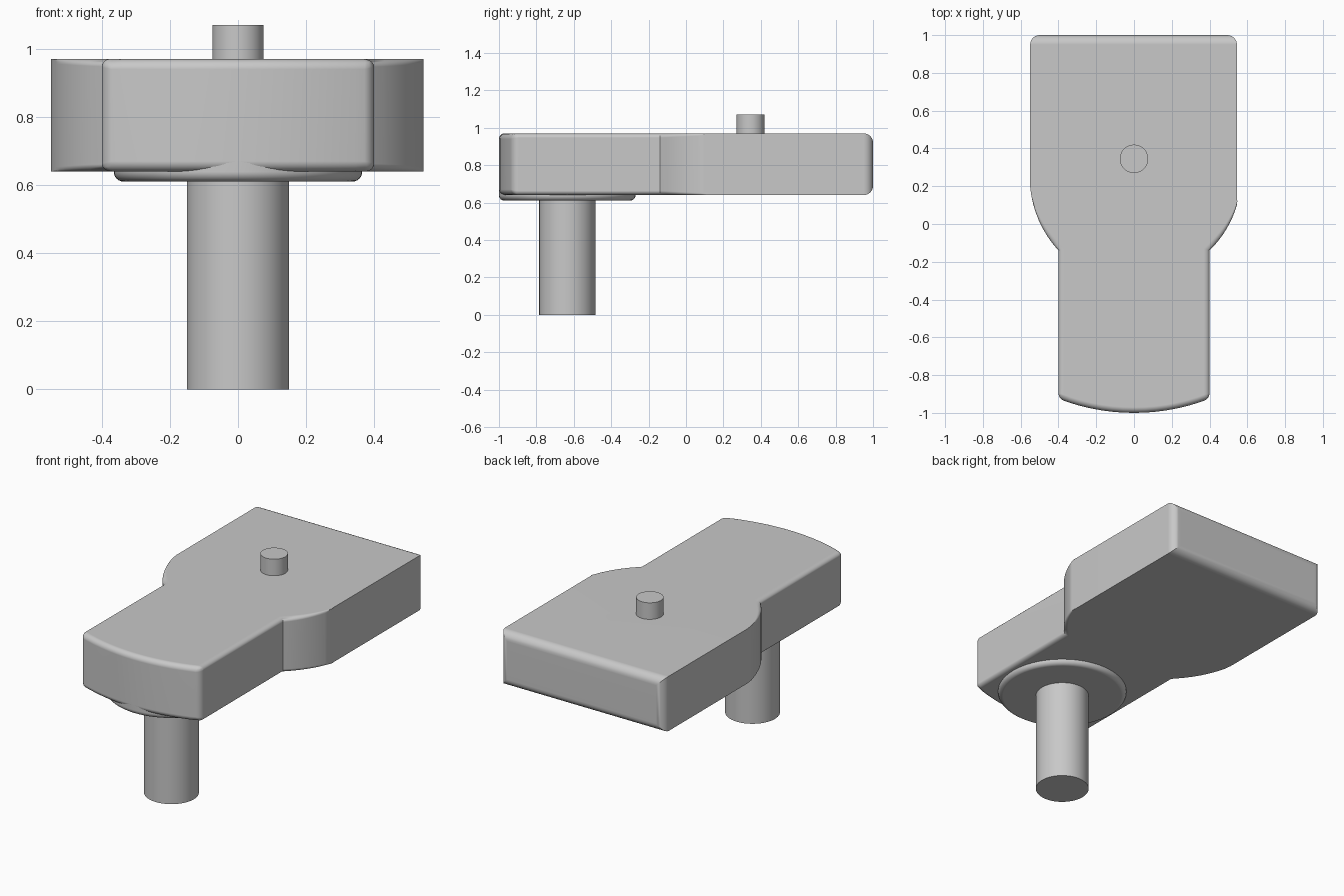
import bpy, bmesh, math
from mathutils import Vector, Matrix

if "Cube" in bpy.data.objects:
    bpy.data.objects.remove(bpy.data.objects["Cube"], do_unlink=True)

grey = bpy.data.materials.new("plain_grey")
grey.use_nodes = True
colour = (0.58, 0.58, 0.58, 1)
grey.diffuse_color = colour
grey.node_tree.nodes["Principled BSDF"].inputs["Base Color"].default_value = colour

BOTTOM, TOP = 0.64, 0.97
PIN_Y = -0.635
ROUND = 0.05      # rear edge radius
SMALL = 0.6       # front edge radius as a share of it


def add_object(name, bm):
    bmesh.ops.recalc_face_normals(bm, faces=bm.faces)
    mesh = bpy.data.meshes.new(name)
    bm.to_mesh(mesh)
    bm.free()
    obj = bpy.data.objects.new(name, mesh)
    bpy.context.collection.objects.link(obj)
    mesh.materials.append(grey)
    return obj


def activate(obj):
    bpy.ops.object.select_all(action="DESELECT")
    obj.select_set(True)
    bpy.context.view_layer.objects.active = obj


def smooth(obj):
    activate(obj)
    bpy.ops.object.shade_smooth_by_angle(angle=math.radians(28))
    mod = obj.modifiers.new("even_normals", "WEIGHTED_NORMAL")
    mod.keep_sharp = True


def cylinder(name, radius, low, high, y, bevel=0):
    bm = bmesh.new()
    place = Matrix.Translation((0, y, (low + high) / 2))
    bmesh.ops.create_cone(bm, cap_ends=True, segments=64, radius1=radius,
                          radius2=radius, depth=high - low, matrix=place)
    if bevel:
        rim = [e for e in bm.edges if all(v.co.z < low + 0.001 for v in e.verts)]
        bmesh.ops.bevel(bm, geom=rim, offset=bevel, segments=6,
                        profile=0.5, affect="EDGES")
    return add_object(name, bm)


def arc(a, b, sag, count):
    """Points from a to b, bulging to the right of the direction of travel."""
    a, b = Vector(a), Vector(b)
    half = (b - a).length / 2
    radius = (half * half + sag * sag) / (2 * sag)
    along = (b - a).normalized()
    out = Vector((along.y, -along.x))
    centre = (a + b) / 2 - out * (radius - sag)
    sweep = math.asin(half / radius)
    angles = [sweep * (2 * i / count - 1) for i in range(count + 1)]
    return [centre + out * radius * math.cos(t) + along * radius * math.sin(t)
            for t in angles]


# Body outline, counter-clockwise: front nose, right flare, rear block, left flare
nose = arc((-0.4, -0.925), (0.4, -0.925), 0.075, 14)
flare_a = arc((0.4, -0.14), (0.545, 0.1), 0.018, 8)
flare_b = arc((-0.55, 0.2), (-0.4, -0.14), 0.031, 8)
outline = nose + flare_a + [Vector((0.545, 1)), Vector((-0.55, 1))] + flare_b

bm = bmesh.new()
base = bm.faces.new([bm.verts.new((p.x, p.y, BOTTOM)) for p in outline])
extruded = bmesh.ops.extrude_face_region(bm, geom=[base], use_keep_orig=True)
for v in extruded["geom"]:
    if isinstance(v, bmesh.types.BMVert):
        v.co.z = TOP

# Rounding: full at the rear, small at the front, fading along the flares
weight = bm.edges.layers.float.new("bevel_weight_edge")
for e in bm.edges:
    a, b = (v.co for v in e.verts)
    mid = (a + b) / 2
    if abs(a.z - b.z) > 0.1:
        if mid.y > 0.9:
            e[weight] = 1
        elif abs(abs(mid.x) - 0.4) < 0.01 and mid.y < -0.9:
            e[weight] = SMALL
    elif mid.y > 0.99:
        e[weight] = 1
    elif mid.y < 0.2:
        fade = (0.12 - mid.y) / 0.26
        e[weight] = SMALL * max(0, min(1, fade))
body = add_object("body", bm)
bevel = body.modifiers.new("rounded_edges", "BEVEL")
bevel.width = ROUND
bevel.segments = 6
bevel.limit_method = "WEIGHT"
bevel.use_clamp_overlap = False

# Shallow blind hole in the top
cutter = cylinder("hole_cutter", 0.075, TOP - 0.04, TOP + 0.1, 0.345)
cutter.hide_render = True
hole = body.modifiers.new("hole", "BOOLEAN")
hole.operation = "DIFFERENCE"
hole.solver = "EXACT"
hole.object = cutter
activate(body)
for mod in (bevel.name, hole.name):
    bpy.ops.object.modifier_apply(modifier=mod)
bpy.data.objects.remove(cutter, do_unlink=True)
smooth(body)

# Round flange and pin below the front
smooth(cylinder("flange", 0.365, 0.61, 0.69, PIN_Y, bevel=0.029))
smooth(cylinder("pin", 0.15, 0, 0.63, PIN_Y))
